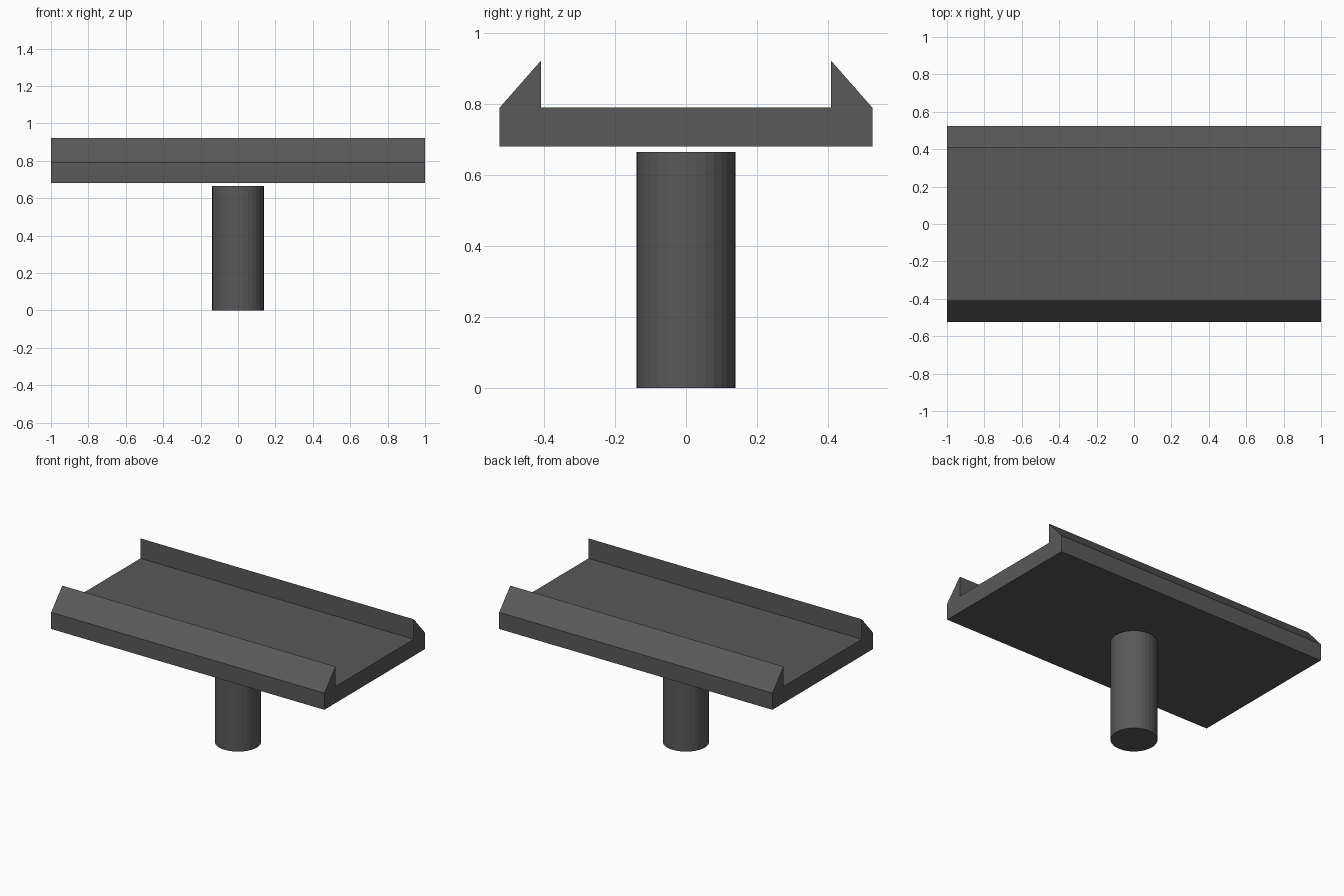
import bpy
import bmesh
from mathutils import Matrix

cube = bpy.data.objects.get("Cube")
if cube:
    bpy.data.objects.remove(cube, do_unlink=True)

# Single dark grey finish
grey = bpy.data.materials.new("dark_grey")
grey.use_nodes = True
colour = (0.1, 0.1, 0.1, 1)
grey.diffuse_color = colour
grey.node_tree.nodes["Principled BSDF"].inputs["Base Color"].default_value = colour


def add_part(name, bm):
    bmesh.ops.recalc_face_normals(bm, faces=bm.faces)
    mesh = bpy.data.meshes.new(name)
    bm.to_mesh(mesh)
    bm.free()
    mesh.materials.append(grey)
    obj = bpy.data.objects.new(name, mesh)
    bpy.context.collection.objects.link(obj)
    return obj


# Tray: mirrored cross-section with raised wedge lips, extruded along x
half = [(0.525, 0.68), (0.525, 0.79), (0.409, 0.922), (0.409, 0.79)]
outline = half + [(-y, z) for y, z in reversed(half)]
bm = bmesh.new()
section = bm.faces.new([bm.verts.new((-1, y, z)) for y, z in outline])
extruded = bmesh.ops.extrude_face_region(bm, geom=[section])["geom"]
moved = [v for v in extruded if isinstance(v, bmesh.types.BMVert)]
bmesh.ops.translate(bm, verts=moved, vec=(2, 0, 0))
# The extrusion keeps the starting section as the left-hand end cap
add_part("tray", bm)

# Round post, stopping just short of the tray
height = 0.665
bm = bmesh.new()
bmesh.ops.create_cone(bm, cap_ends=True, segments=32, radius1=0.139, radius2=0.139,
                      depth=height, matrix=Matrix.Translation((0, 0, height / 2)))
add_part("post", bm)
